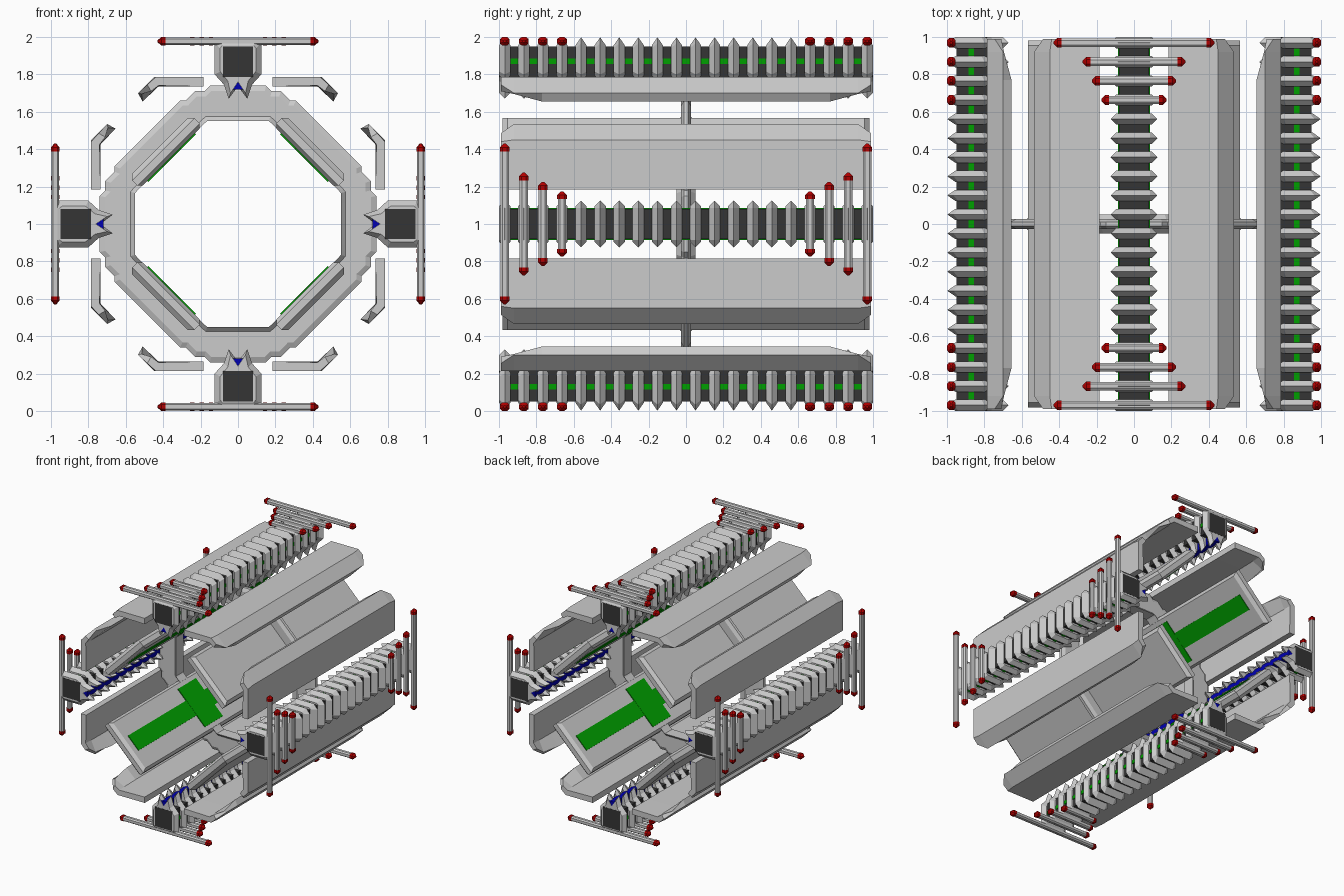
import bpy, bmesh, math
from math import pi, sin, cos

if "Cube" in bpy.data.objects:
    bpy.data.objects.remove(bpy.data.objects["Cube"])


def material(name, rgb):
    m = bpy.data.materials.new(name)
    m.diffuse_color = (*rgb, 1)
    m.use_nodes = True
    m.node_tree.nodes["Principled BSDF"].inputs["Base Color"].default_value = m.diffuse_color
    return m


DARK = material("dark_grey", (0.035, 0.035, 0.035))
RED = material("red", (0.45, 0.0, 0.0))
BLUE = material("blue", (0.0, 0.0, 0.45))
GREEN = material("green", (0.0, 0.35, 0.0))


def loft(bm, sections, closed=False):
    """Skin a list of equally long closed sections."""
    rows = [[bm.verts.new(p) for p in s] for s in sections]
    n = len(rows[0])
    for i in range(len(rows) if closed else len(rows) - 1):
        a, b = rows[i], rows[(i + 1) % len(rows)]
        for j in range(n):
            k = (j + 1) % n
            bm.faces.new((a[j], a[k], b[k], b[j]))
    if not closed:
        bm.faces.new(rows[0])
        bm.faces.new(rows[-1])


def box(bm, x0, x1, y0, y1, z0, z1):
    loft(bm, [[(x0, y, z0), (x1, y, z0), (x1, y, z1), (x0, y, z1)] for y in (y0, y1)])


def place(name, bm, mat=None, turn=0.0, copies=4):
    """Finish a mesh and repeat it around the long axis."""
    bmesh.ops.recalc_face_normals(bm, faces=bm.faces)
    me = bpy.data.meshes.new(name)
    bm.to_mesh(me)
    bm.free()
    if mat:
        me.materials.append(mat)
    for k in range(copies):
        ob = bpy.data.objects.new(f"{name}_{k + 1}", me)
        ob.location = (0, 0, 1)
        ob.rotation_euler = (0, turn + k * pi / 2, 0)
        bpy.context.collection.objects.link(ob)


def mirrored(half):
    """Close a half outline whose last point lies on the centre line."""
    return half + [(-u, r) for u, r in reversed(half[:-1])]


# spine with its end caps, side light strips and inner light strip
bm = bmesh.new()
box(bm, -0.08, 0.08, -1, 1, 0.785, 0.95)
place("spine", bm, DARK)
bm = bmesh.new()
box(bm, -0.086, 0.086, -0.95, 0.95, 0.855, 0.885)
place("spine_side_light", bm, GREEN)
bm = bmesh.new()
box(bm, -0.026, 0.026, -0.998, 0.998, 0.72, 0.79)
place("spine_inner_light", bm, BLUE)

# ribs with a sharp outer ridge and two inner prongs
RIBS = 20
rib_y = [-0.969 + 1.938 * i / (RIBS - 1) for i in range(RIBS)]
ridge = mirrored([(0.085, 0.998), (0.125, 0.965), (0.125, 0.80), (0.075, 0.745), (0.05, 0.67), (0, 0.735)])
face = mirrored([(0.085, 0.955), (0.095, 0.94), (0.095, 0.815), (0.055, 0.765), (0.04, 0.70), (0, 0.76)])
bm = bmesh.new()
for y in rib_y:
    loft(bm, [[(u, y + d, r) for u, r in outline]
              for d, outline in ((-0.03, face), (0, ridge), (0.03, face))])
place("ribs", bm)

# cross bars on the end ribs, with red pointed tips
bars, tips = bmesh.new(), bmesh.new()


def bar_section(u, y, s):
    pts = [(0.025, -0.012), (0.025, 0.012), (0.012, 0.022), (-0.012, 0.022),
           (-0.025, 0.012), (-0.025, -0.012), (-0.012, -0.022), (0.012, -0.022)]
    return [(u, y + a * s, 0.977 + b * s) for a, b in pts]


for i, half in enumerate((0.43, 0.275, 0.225, 0.175)):
    for y in (rib_y[i], rib_y[-1 - i]):
        loft(bars, [bar_section(u, y, 0.9) for u in (0.04 - half, half - 0.04)])
        for s in (-1, 1):
            loft(tips, [bar_section(s * (half - 0.042), y, 1.02),
                        bar_section(s * (half - 0.02), y, 1.02),
                        bar_section(s * half, y, 0.25)])
place("cross_bars", bars)
place("cross_bar_tips", tips, RED)

# bent armour panels on both sides of every spine, clipped at the ends
full = [(0.185, 0.785), (0.45, 0.785), (0.535, 0.70), (0.51, 0.655), (0.425, 0.735), (0.185, 0.735)]
mid = [(0.185, 0.785), (0.45, 0.785), (0.535, 0.70), (0.515, 0.695), (0.425, 0.738), (0.185, 0.735)]
end = [(0.185, 0.785), (0.44, 0.785), (0.485, 0.745), (0.465, 0.71), (0.425, 0.74), (0.185, 0.735)]
stations = [(0.99, end), (0.92, mid), (0.77, full)]
stations += [(-y, s) for y, s in reversed(stations)]
bm = bmesh.new()
for side in (-1, 1):
    loft(bm, [[(side * u, y, r) for u, r in s] for y, s in stations])
place("armour_panels", bm)

# stepped central ring, flared along its inner edge
octant = [(0.0, 0.74), (0.15, 0.74), (0.18, 0.71), (0.213, 0.71), (0.23, 0.71),
          (0.28, 0.66), (0.31, 0.66), (0.38, 0.59)]
quadrant = octant + [(b, a) for a, b in reversed(octant[1:])]


def inner_radius(a):
    return min((0.55 if k % 2 == 0 else 0.507) / c
               for k in range(8) if (c := cos(a - k * pi / 4)) > 0.3)


bm = bmesh.new()
sections = []
for q in range(4):
    for u, r in quadrant:
        a, ro = math.atan2(u, r) + q * pi / 2, math.hypot(u, r)
        ri = inner_radius(a)
        prof = [(ri, -0.05), (ri + 0.025, -0.026), (ro - 0.03, -0.026), (ro, -0.012)]
        prof += [(p, -y) for p, y in reversed(prof)]
        sections.append([(p * sin(a), y, p * cos(a)) for p, y in prof])
loft(bm, sections, closed=True)
place("central_ring", bm, copies=1)

# long inner plates on the diagonals with bevelled rims
bm = bmesh.new()
loft(bm, [[(-w, -l, r), (w, -l, r), (w, l, r), (-w, l, r)]
          for w, l, r in ((0.215, 0.95, 0.506), (0.235, 0.98, 0.525),
                          (0.235, 0.98, 0.565), (0.21, 0.955, 0.59))])
place("inner_plate", bm, turn=pi / 4)

# green cross inlay on the inside of each plate
bm = bmesh.new()
box(bm, -0.07, 0.07, -0.9, 0.9, 0.5, 0.508)
box(bm, -0.18, 0.18, -0.12, 0.12, 0.499, 0.508)
place("inner_plate_light", bm, GREEN, turn=pi / 4)
